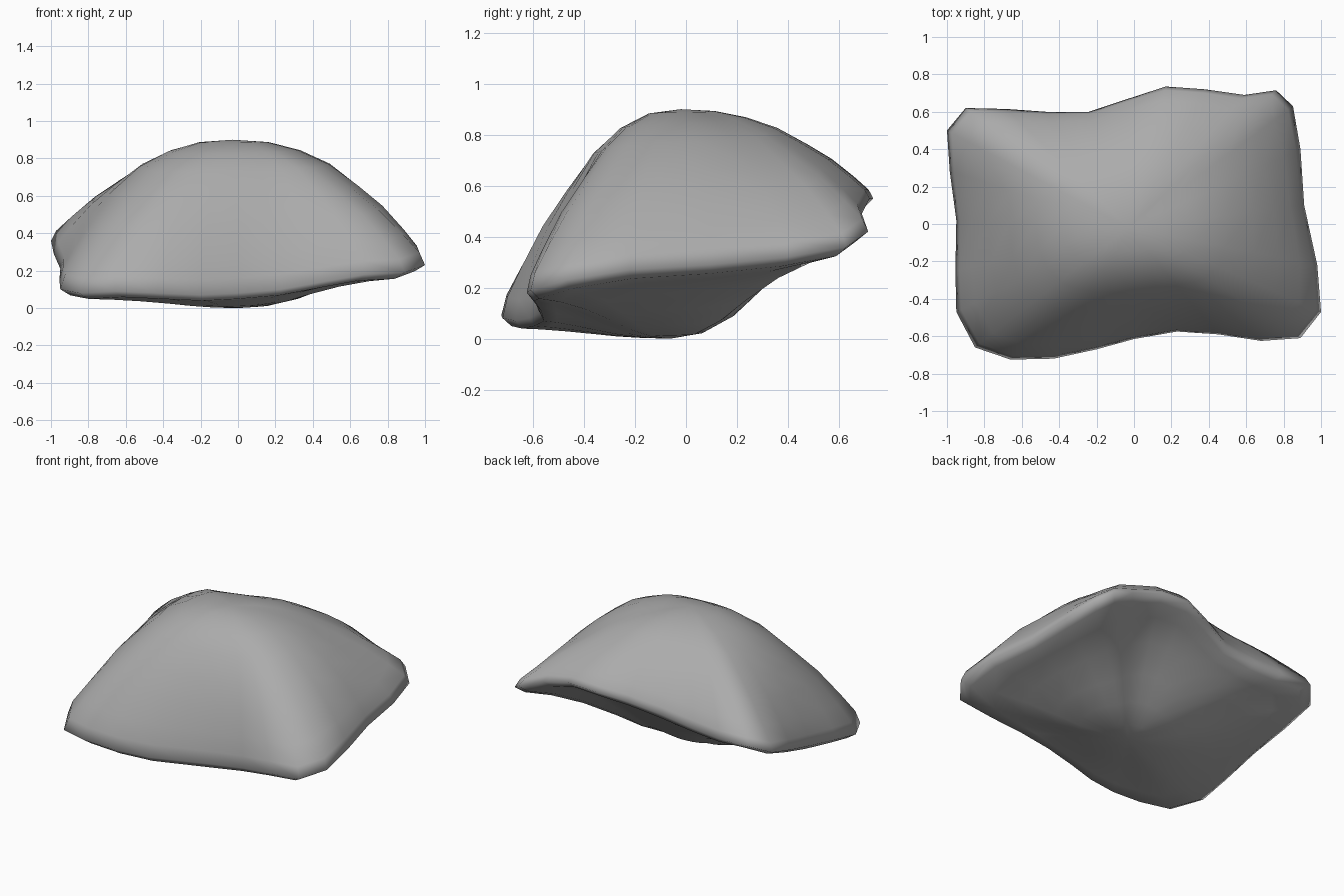
import bpy, bmesh, math

if "Cube" in bpy.data.objects:
    bpy.data.objects.remove(bpy.data.objects["Cube"])

# Seam outline of the cushion (x, y, z), clockwise from the back left corner
SEAM = [
    (-.90, .62, .42), (-.68, .615, .41), (-.47, .60, .42), (-.24, .60, .45),
    (-.03, .67, .51), (.17, .735, .55), (.38, .72, .55), (.59, .69, .49),
    (.76, .715, .42), (.85, .63, .36), (.89, .40, .32), (.91, .10, .29),
    (.98, -.22, .27), (1.0, -.47, .23), (.89, -.61, .19), (.68, -.625, .18),
    (.45, -.59, .14), (.23, -.575, .10), (0, -.615, .08), (-.20, -.67, .07),
    (-.43, -.72, .08), (-.66, -.725, .09), (-.85, -.66, .08), (-.95, -.47, .10),
    (-.955, -.25, .15), (-.95, .02, .21), (-.985, .28, .29), (-1.0, .50, .36)]

# Puff profiles: (fraction of the way out to the seam, fraction of full puff)
TOP = [(.98, .10), (.92, .24), (.82, .44), (.70, .61), (.55, .79), (.38, .91), (.2, .98)]
BOTTOM = [(.96, .02), (.85, .10), (.70, .28), (.52, .55), (.36, .79), (.18, .95)]


def add_side(bm, seam, profile, centre, lip):
    """Rings from the seam to the centre, rounding from outline to ellipse."""
    cx, cy, cz = centre
    n = len(seam)
    prev = seam
    for t, f in profile:
        ring = []
        for v in seam:
            x, y, z = v.co
            to_ellipse = 1 / math.hypot(x / .93, y / .65)
            s = t * (to_ellipse + (1 - to_ellipse) * t ** 2)
            ring.append(bm.verts.new((cx + (x - cx) * s, cy + (y - cy) * s,
                                      z + (cz - z) * f - lip * (1 - f))))
        for i in range(n):
            j = (i + 1) % n
            bm.faces.new((prev[i], prev[j], ring[j], ring[i]))
        prev = ring
    tip = bm.verts.new(centre)
    for i in range(n):
        bm.faces.new((prev[i], prev[(i + 1) % n], tip))


# Cushion body
bm = bmesh.new()
seam = [bm.verts.new(p) for p in SEAM]
add_side(bm, seam, TOP, (-.03, -.02, .90), 0)
add_side(bm, seam, BOTTOM, (0, -.06, 0), .03)
bmesh.ops.recalc_face_normals(bm, faces=bm.faces)
for face in bm.faces:
    face.smooth = True
mesh = bpy.data.meshes.new("cushion")
bm.to_mesh(mesh)
bm.free()
cushion = bpy.data.objects.new("cushion", mesh)
bpy.context.collection.objects.link(cushion)

# Dark grey fabric
fabric = bpy.data.materials.new("grey_fabric")
fabric.diffuse_color = (.41, .41, .41, 1)
fabric.use_nodes = True
fabric.node_tree.nodes["Principled BSDF"].inputs["Base Color"].default_value = fabric.diffuse_color
mesh.materials.append(fabric)
